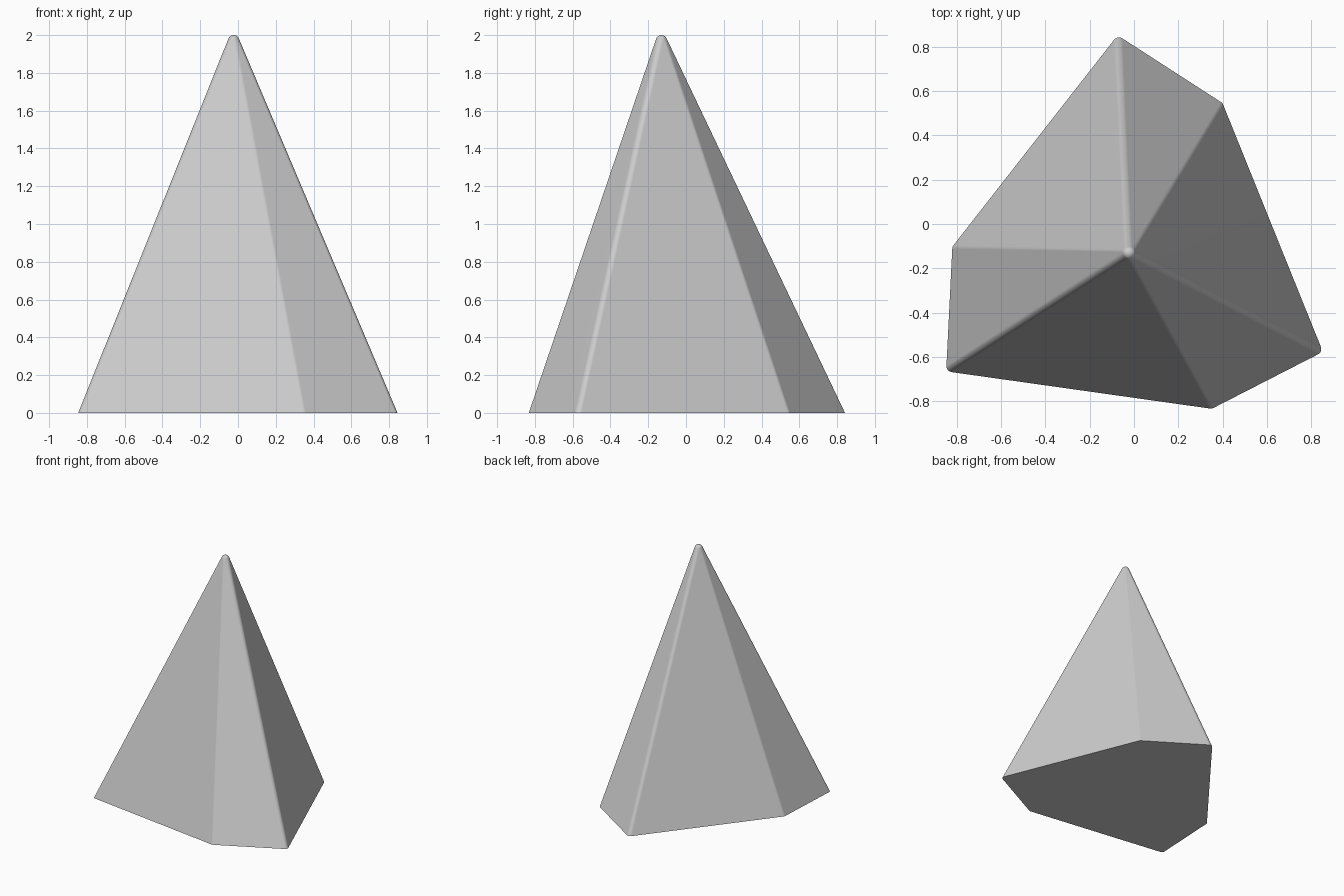
import bpy, bmesh, math
from mathutils import Vector

if "Cube" in bpy.data.objects:
    bpy.data.objects.remove(bpy.data.objects["Cube"])

R = 0.03                                   # rounding radius of edges and tip
tip = Vector((-0.023, -0.13, 2 - R))       # centre of the rounded tip
H = tip.z

# Core points: tip, plus six edge rays in threefold symmetry carried below the floor
cores = [tip]
for k in range(3):
    for radius, angle in ((0.973, 92.7), (0.797, 58.7)):
        a = math.radians(angle + 120 * k)
        core = radius - R * math.hypot(1, radius / H)
        ray = Vector((core * math.cos(a), core * math.sin(a), -H))
        cores.append(tip + ray * 1.1)

# Convex hull around equal spheres gives a pyramid with rolled edges
bm = bmesh.new()
for c in cores:
    ball = bmesh.ops.create_uvsphere(bm, u_segments=48, v_segments=32, radius=R)
    bmesh.ops.translate(bm, verts=ball["verts"], vec=c)
bmesh.ops.delete(bm, geom=bm.faces[:], context='FACES_ONLY')
bmesh.ops.delete(bm, geom=bm.edges[:], context='EDGES_FACES')
hull = bmesh.ops.convex_hull(bm, input=bm.verts[:])
spare = {g for g in hull["geom_interior"] + hull["geom_unused"]
         if isinstance(g, bmesh.types.BMVert)}
bmesh.ops.delete(bm, geom=list(spare), context='VERTS')

# Flat base: cut at the floor and cap
cut = bmesh.ops.bisect_plane(bm, geom=bm.verts[:] + bm.edges[:] + bm.faces[:],
                             plane_co=(0, 0, 0), plane_no=(0, 0, 1), clear_inner=True)
rim = [g for g in cut["geom_cut"] if isinstance(g, bmesh.types.BMEdge)]
bmesh.ops.holes_fill(bm, edges=rim, sides=0)
bmesh.ops.dissolve_limit(bm, angle_limit=math.radians(0.1),
                         verts=bm.verts[:], edges=bm.edges[:])
bmesh.ops.recalc_face_normals(bm, faces=bm.faces[:])

mesh = bpy.data.meshes.new("rounded_pyramid")
bm.to_mesh(mesh)
bm.free()
obj = bpy.data.objects.new("rounded_pyramid", mesh)
bpy.context.collection.objects.link(obj)

# Smooth rolled edges, flat sides
bpy.context.view_layer.objects.active = obj
obj.select_set(True)
bpy.ops.object.shade_smooth_by_angle(angle=math.radians(30))
wn = obj.modifiers.new("flat_sides", 'WEIGHTED_NORMAL')
wn.keep_sharp = True
